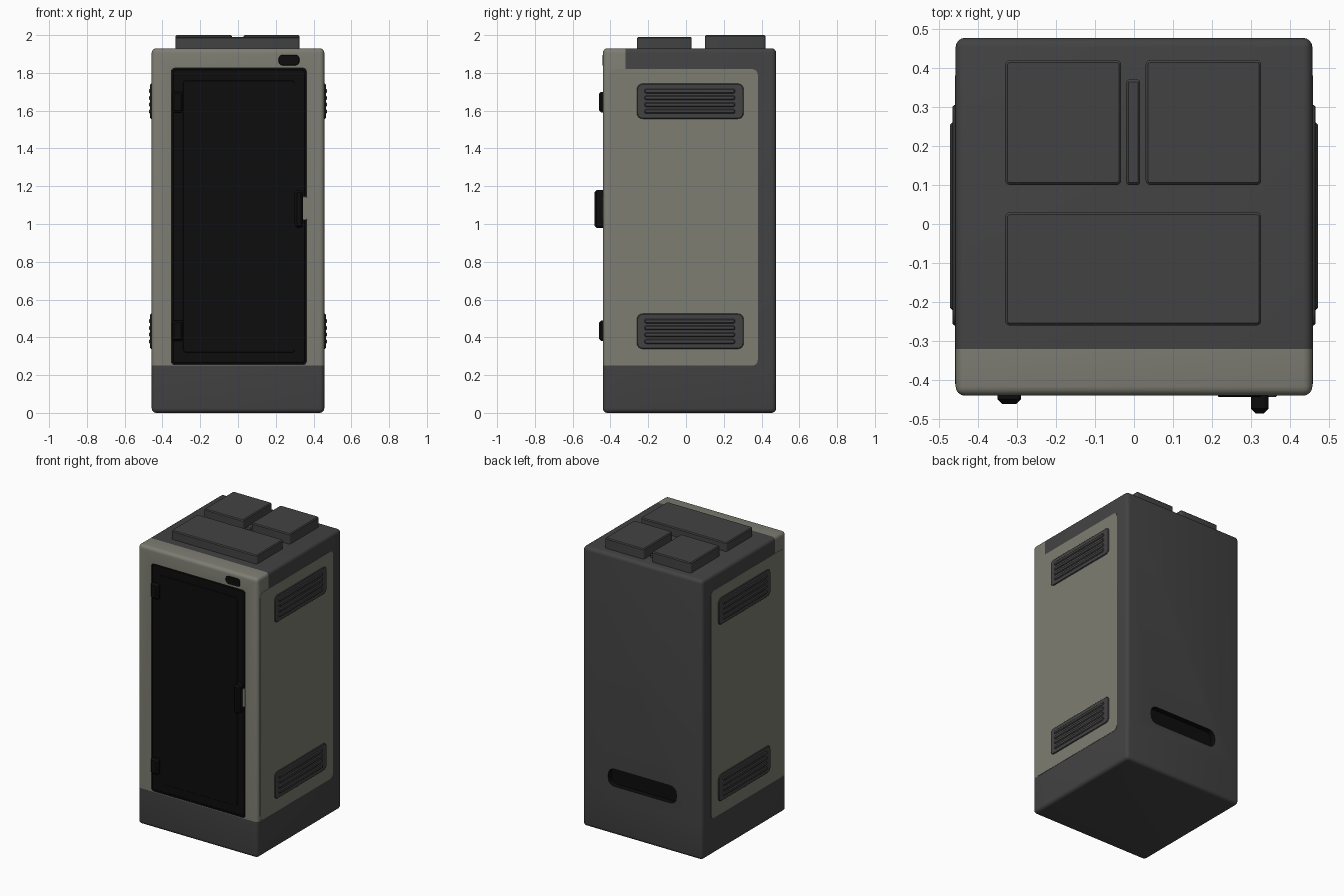
import bpy, bmesh, math

if "Cube" in bpy.data.objects:
    bpy.data.objects.remove(bpy.data.objects["Cube"])

def material(name, rgb):
    m = bpy.data.materials.new(name)
    m.diffuse_color = (*rgb, 1)
    m.use_nodes = True
    m.node_tree.nodes["Principled BSDF"].inputs["Base Color"].default_value = m.diffuse_color
    return m

MATS = [material("dark_grey", (0.055, 0.055, 0.055)),
        material("warm_grey", (0.205, 0.205, 0.17)),
        material("black", (0.004, 0.004, 0.004))]
DARK, LIGHT, BLACK = range(3)

def finish(name, bm, mat=None):
    bmesh.ops.recalc_face_normals(bm, faces=bm.faces)
    if mat is not None:
        for f in bm.faces:
            f.material_index = mat
    me = bpy.data.meshes.new(name)
    bm.to_mesh(me)
    bm.free()
    for m in MATS:
        me.materials.append(m)
    ob = bpy.data.objects.new(name, me)
    bpy.context.collection.objects.link(ob)
    return ob

def smooth(ob):
    bpy.ops.object.select_all(action='DESELECT')
    bpy.context.view_layer.objects.active = ob
    ob.select_set(True)
    bpy.ops.object.shade_smooth_by_angle(angle=math.radians(32))

def plate(name, axis, u, v, w, mat, radius=0.02, inset=0.0, smooth_it=True):
    """Rounded rectangle spanning u, v, extruded over w along the axis; inset tapers the w[1] end."""
    def ring(depth, shrink):
        pts = []
        for k, (cu, cv) in enumerate(((1, 1), (0, 1), (0, 0), (1, 0))):
            r = max(radius - shrink, 0.002)
            au = u[cu] + (-1 if cu else 1) * (r + shrink)
            av = v[cv] + (-1 if cv else 1) * (r + shrink)
            for s in range(5):
                a = math.pi / 2 * (k + s / 4)
                p, q = au + r * math.cos(a), av + r * math.sin(a)
                pts.append({'x': (depth, p, q), 'y': (p, depth, q), 'z': (p, q, depth)}[axis])
        return pts
    bm = bmesh.new()
    levels = [(w[0], 0.0)]
    if inset:
        d = min(inset, abs(w[1] - w[0]) * 0.6) * (1 if w[1] > w[0] else -1)
        levels += [(w[1] - d, 0.0), (w[1], inset)]
    else:
        levels += [(w[1], 0.0)]
    rings = [[bm.verts.new(p) for p in ring(*l)] for l in levels]
    n = len(rings[0])
    for a, b in zip(rings, rings[1:]):
        for i in range(n):
            bm.faces.new((a[i], a[(i + 1) % n], b[(i + 1) % n], b[i]))
    bm.faces.new(rings[0])
    bm.faces.new(rings[-1])
    ob = finish(name, bm, mat)
    if smooth_it:
        smooth(ob)
    return ob

# Cabinet body: rounded box, cut along the colour borders
X, Y0, Y1, H = 0.457, -0.44, 0.477, 1.93
bm = bmesh.new()
bmesh.ops.create_cube(bm, size=1)
for vert in bm.verts:
    vert.co.x *= 2 * X
    vert.co.y = Y0 if vert.co.y < 0 else Y1
    vert.co.z = 0 if vert.co.z < 0 else H
bmesh.ops.bevel(bm, geom=bm.edges[:], offset=0.024, segments=4, profile=0.5, affect='EDGES')
for co, no in (((0, 0, 0.25), (0, 0, 1)), ((0, -0.32, 0), (0, 1, 0))):
    bmesh.ops.bisect_plane(bm, geom=bm.verts[:] + bm.edges[:] + bm.faces[:],
                           plane_co=co, plane_no=no)
for f in bm.faces:
    c = f.calc_center_median()
    f.material_index = LIGHT if c.z > 0.25 and c.y < -0.32 else DARK
body = finish("cabinet_body", bm)

# Recesses: door opening at the front, cable slot at the back
cutters = [plate("door_cutter", 'y', (-0.353, 0.362), (0.255, 1.825), (-0.5, -0.428), BLACK, 0.018, 0, False),
           plate("slot_cutter", 'y', (-0.26, 0.26), (0.335, 0.455), (0.44, 0.55), BLACK, 0.045, 0, False)]
for c in cutters:
    c.hide_render = True
    mod = body.modifiers.new("cut", 'BOOLEAN')
    mod.operation, mod.solver, mod.object = 'DIFFERENCE', 'EXACT', c
    bpy.context.view_layer.objects.active = body
    bpy.ops.object.modifier_apply(modifier=mod.name)
    bpy.data.objects.remove(c)
smooth(body)

# Door leaf with glass, handle, latch and hinges
plate("door_leaf", 'y', (-0.345, 0.354), (0.263, 1.817), (-0.425, -0.434), BLACK, 0.015, 0.003)
plate("door_glass", 'y', (-0.29, 0.30), (0.32, 1.76), (-0.43, -0.437), BLACK, 0.015, 0.002)
plate("door_handle", 'y', (0.30, 0.345), (0.98, 1.18), (-0.43, -0.485), BLACK, 0.016, 0.012)
plate("handle_latch", 'y', (0.342, 0.366), (1.02, 1.145), (-0.425, -0.443), LIGHT, 0.006, 0.002)
for i, z in enumerate((0.435, 1.645)):
    plate(f"door_hinge_{i}", 'y', (-0.35, -0.29), (z - 0.055, z + 0.055), (-0.43, -0.461), BLACK, 0.015, 0.012)

# Small plain indicator panel above the door
plate("indicator_panel", 'y', (0.215, 0.325), (1.84, 1.895), (-0.435, -0.443), BLACK, 0.02, 0.002)

# Side panels with louvred vents
for side, s in (("right", 1), ("left", -1)):
    plate(f"{side}_side_panel", 'x', (-0.41, 0.38), (0.25, 1.82), (s * 0.45, s * 0.459), LIGHT, 0.03)
    for level, z in (("lower", 0.432), ("upper", 1.65)):
        plate(f"{side}_{level}_vent", 'x', (-0.26, 0.305), (z - 0.093, z + 0.093),
              (s * 0.45, s * 0.465), DARK, 0.03, 0.004)
        for i in range(4):
            zc = z + (i - 1.5) * 0.036
            plate(f"{side}_{level}_louvre_{i}", 'x', (-0.22, 0.26), (zc - 0.012, zc + 0.012),
                  (s * 0.46, s * 0.471), DARK, 0.01, 0.005)

# Raised covers on the roof
for name, u, v, top in (("front_roof_cover", (-0.33, 0.326), (-0.26, 0.03), 1.99),
                        ("left_roof_cover", (-0.33, -0.033), (0.10, 0.42), 2.0),
                        ("right_roof_cover", (0.03, 0.326), (0.10, 0.42), 2.0)):
    plate(name, 'z', u, v, (1.91, top), DARK, 0.012, 0.006)
plate("roof_divider", 'z', (-0.02, 0.016), (0.10, 0.37), (1.91, 1.955), DARK, 0.008, 0.006)
